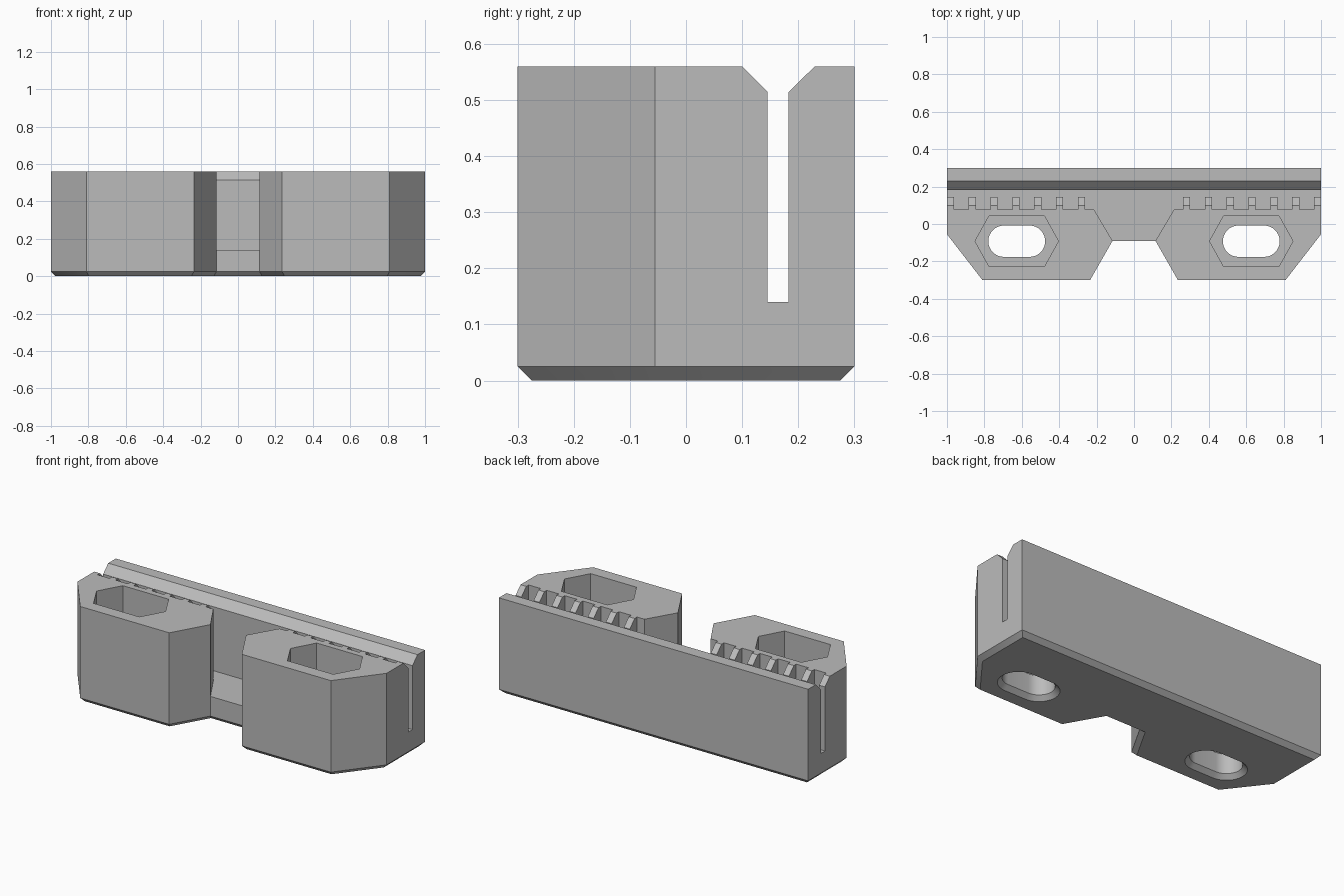
import bpy
import bmesh
import math
from mathutils import Vector

if "Cube" in bpy.data.objects:
    bpy.data.objects.remove(bpy.data.objects["Cube"])

HEIGHT, FLOOR, CHAMFER = 0.56, 0.14, 0.025
TOP = HEIGHT + 0.1            # cutters overshoot the top
POCKET_X, POCKET_Y = 0.627, -0.092

grey = bpy.data.materials.new("plain_grey")
grey.use_nodes = True
grey.diffuse_color = (0.5, 0.5, 0.5, 1)
grey.node_tree.nodes["Principled BSDF"].inputs["Base Color"].default_value = (0.5, 0.5, 0.5, 1)


def offset(points, d):
    """Move a counter-clockwise outline inward by d."""
    result = []
    for i, p in enumerate(points):
        p = Vector(p)
        a = (p - Vector(points[i - 1])).normalized()
        b = (Vector(points[(i + 1) % len(points)]) - p).normalized()
        n1, n2 = Vector((-a.y, a.x)), Vector((-b.y, b.x))
        result.append(tuple(p + (n1 + n2) * d / (1 + n1.dot(n2))))
    return result


def loft(name, sections, along_x=False):
    """Closed solid through rings of (level, outline)."""
    bm = bmesh.new()
    rings = []
    for level, pts in sections:
        rings.append([bm.verts.new((level, u, v) if along_x else (u, v, level)) for u, v in pts])
    for lo, hi in zip(rings, rings[1:]):
        for i in range(len(lo)):
            j = (i + 1) % len(lo)
            bm.faces.new((lo[i], lo[j], hi[j], hi[i]))
    bm.faces.new(rings[0][::-1])
    bm.faces.new(rings[-1])
    bmesh.ops.recalc_face_normals(bm, faces=bm.faces)
    mesh = bpy.data.meshes.new(name)
    bm.to_mesh(mesh)
    bm.free()
    mesh.materials.append(grey)
    obj = bpy.data.objects.new(name, mesh)
    bpy.context.collection.objects.link(obj)
    return obj


def mirrored(half):
    """Complete an outline from its +x half."""
    return half + [(-x, y) for x, y in reversed(half)]


# Body outline with a chamfered underside
outline = mirrored([(0.115, -0.09), (0.235, -0.3), (0.81, -0.3), (1, -0.055), (1, 0.3)])
body = loft("clamp_body", [(0, offset(outline, CHAMFER)), (CHAMFER, outline), (HEIGHT, outline)])

# Long slot, centre gap and tooth gaps in one plan outline
plan = [(0.115, -0.2), (0.115, -0.09), (0.214, 0.078)]
for i in range(7):
    x = 0.262 + i * 0.1168
    end = x + 0.038 if i < 6 else 1.1
    plan += [(x, 0.078), (x, 0.145), (end, 0.145)]
    if i < 6:
        plan.append((end, 0.078))
plan.append((1.1, 0.183))
plan = mirrored(plan)
cutters = [loft("slot_cutter", [(FLOOR, plan), (TOP, plan)])]

# V-shaped lead-in along the slot
lead = [(0.1645, 0.4955), (0.33, HEIGHT + 0.1), (0.0, HEIGHT + 0.1)]
cutters.append(loft("lead_in_cutter", [(-1.1, lead), (1.1, lead)], along_x=True))

# Hexagonal pockets over countersunk oblong holes
for side in (-1, 1):
    cx = side * POCKET_X
    hexagon = [(cx + x, POCKET_Y + y) for x, y in
               ((0.223, 0), (0.148, 0.135), (-0.148, 0.135),
                (-0.223, 0), (-0.148, -0.135), (0.148, -0.135))]
    cutters.append(loft("pocket_cutter", [(FLOOR, hexagon), (TOP, hexagon)]))
    oblong = []
    for end in (1, -1):
        for k in range(17):
            a = math.pi * (k / 16 - 0.5)
            oblong.append((cx + end * (0.068 + 0.084 * math.cos(a)),
                           POCKET_Y + end * 0.084 * math.sin(a)))
    cutters.append(loft("hole_cutter", [(-CHAMFER, offset(oblong, -2 * CHAMFER)),
                                        (CHAMFER, oblong), (FLOOR + 0.06, oblong)]))

# Apply the cuts
bpy.ops.object.select_all(action="DESELECT")
body.select_set(True)
bpy.context.view_layer.objects.active = body
for cutter in cutters:
    cutter.hide_render = True
    mod = body.modifiers.new(cutter.name, "BOOLEAN")
    mod.operation = "DIFFERENCE"
    mod.solver = "EXACT"
    mod.object = cutter
    bpy.ops.object.modifier_apply(modifier=mod.name)
    bpy.data.objects.remove(cutter)

bpy.ops.object.shade_smooth_by_angle(angle=math.radians(30))
